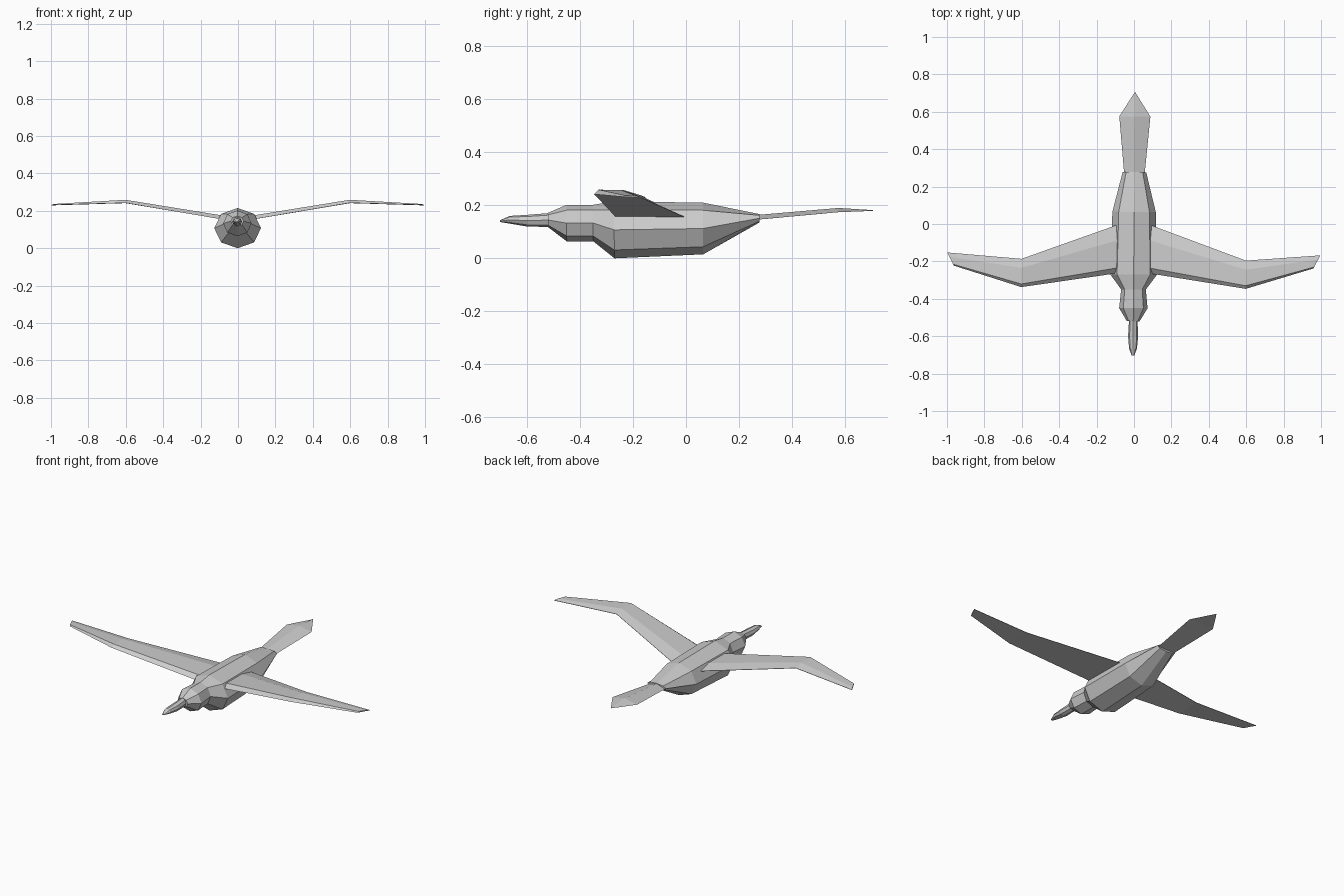
import bpy, bmesh, math

if "Cube" in bpy.data.objects:
    bpy.data.objects.remove(bpy.data.objects["Cube"], do_unlink=True)

# single grey material
grey = bpy.data.materials.new("plain_grey")
grey.use_nodes = True
COLOUR = (0.6, 0.6, 0.6, 1.0)
grey.diffuse_color = COLOUR
grey.node_tree.nodes["Principled BSDF"].inputs["Base Color"].default_value = COLOUR
grey.node_tree.nodes["Principled BSDF"].inputs["Roughness"].default_value = 0.8

HEADING = math.radians(-0.45)  # the bird points very slightly to one side


def loft(name, rings, mirror=False):
    """Skin a closed, flat-shaded surface through rings of equal point count."""
    bm = bmesh.new()
    loops = [[bm.verts.new(p) for p in ring] for ring in rings]
    n = len(loops[0])
    for a, b in zip(loops, loops[1:]):
        for i in range(n):
            j = (i + 1) % n
            bm.faces.new((a[i], a[j], b[j], b[i]))
    bm.faces.new(loops[0])
    bm.faces.new(loops[-1])
    bmesh.ops.remove_doubles(bm, verts=bm.verts, dist=1e-5)
    bmesh.ops.recalc_face_normals(bm, faces=bm.faces)
    mesh = bpy.data.meshes.new(name)
    bm.to_mesh(mesh)
    bm.free()
    mesh.materials.append(grey)
    obj = bpy.data.objects.new(name, mesh)
    bpy.context.collection.objects.link(obj)
    obj.rotation_euler.z = HEADING
    if mirror:
        obj.modifiers.new("mirror", "MIRROR")
    return obj


def octagon(y, half_width, bottom, top):
    """Eight-sided section standing on a vertex."""
    mid, half = (top + bottom) / 2, (top - bottom) / 2
    return [(half_width * math.cos(k * math.pi / 4), y,
             mid + half * math.sin(k * math.pi / 4)) for k in range(8)]


# body with neck and head: y, half width, bottom, top
loft("body", [octagon(*s) for s in (
    (-0.520, 0.034, 0.117, 0.172),
    (-0.450, 0.076, 0.064, 0.202),
    (-0.350, 0.066, 0.064, 0.202),
    (-0.270, 0.125, 0.000, 0.215),
    (0.065, 0.116, 0.015, 0.210),
    (0.277, 0.063, 0.135, 0.167))])

# beak
loft("beak", [octagon(*s) for s in (
    (-0.500, 0.022, 0.118, 0.172),
    (-0.600, 0.027, 0.120, 0.164),
    (-0.665, 0.021, 0.131, 0.160),
    (-0.702, 0.008, 0.137, 0.144))])


def tail_section(y, half_width, bottom, top):
    """Flat underside with a low ridge along the middle."""
    return [(-half_width, y, bottom), (half_width, y, bottom), (0, y, top)]


# tail fan
loft("tail", [tail_section(*s) for s in (
    (0.260, 0.054, 0.145, 0.163),
    (0.575, 0.083, 0.174, 0.190),
    (0.705, 0.001, 0.179, 0.182))])


def wing_section(x_front, x_back, front, back, z_front, z_back, thick):
    """Flat underside, top raised behind the leading edge."""
    def point(t, lift):
        return (x_front + (x_back - x_front) * t, front + (back - front) * t,
                z_front + (z_back - z_front) * t + lift)
    return [point(0, 0), point(0.11, thick), point(0.68, thick * 0.95),
            point(1, 0.002), point(1, 0)]


# wings: root, elbow, tip
loft("wings", [wing_section(*s) for s in (
    (0.075, 0.075, -0.262, 0.000, 0.153, 0.153, 0.021),
    (0.600, 0.600, -0.342, -0.191, 0.242, 0.241, 0.017),
    (0.962, 0.997, -0.230, -0.160, 0.232, 0.229, 0.006))], mirror=True)
